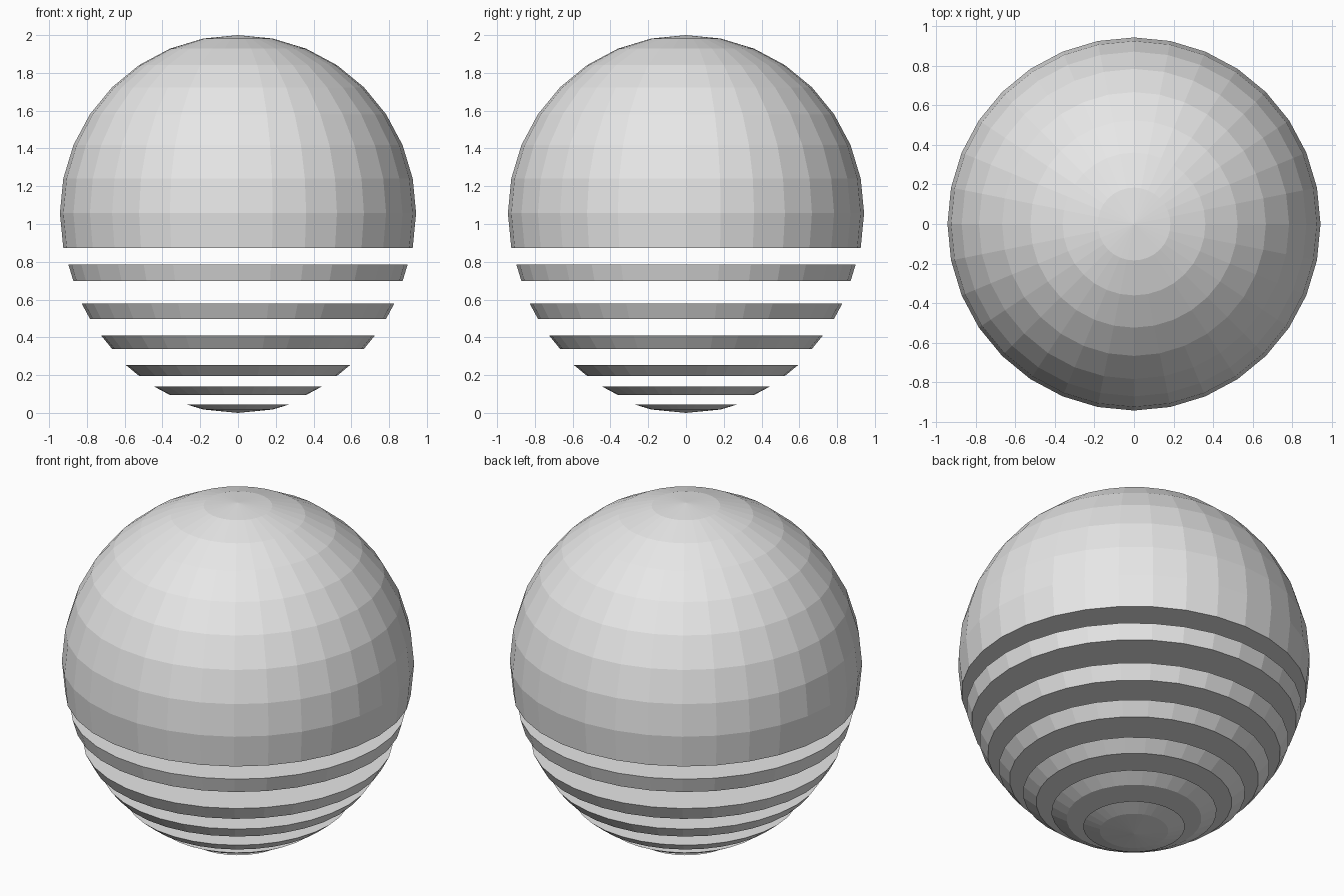
import bpy, bmesh
from math import sin, cos, pi

cube = bpy.data.objects.get("Cube")
if cube:
    bpy.data.objects.remove(cube, do_unlink=True)

RADIUS, SIDES, STEP = 0.943, 32, pi / 16
CENTRE = 2 - RADIUS

grey = bpy.data.materials.new("light_grey")
grey.use_nodes = True
grey.diffuse_color = (0.8, 0.8, 0.8, 1)
grey.node_tree.nodes["Principled BSDF"].inputs["Base Color"].default_value = (0.8, 0.8, 0.8, 1)


def ring_point(i):
    """Radius and height of a sphere ring, counted down from the equator."""
    return RADIUS * cos(i * STEP), -RADIUS * sin(i * STEP)


def lathe(name, profile):
    """Turn a top-to-bottom profile into a closed, flat-shaded solid."""
    bm = bmesh.new()
    rings = []
    for r, z in profile:
        count = 1 if r < 1e-4 else SIDES
        rings.append([bm.verts.new((r * cos(2 * pi * k / SIDES), r * sin(2 * pi * k / SIDES), z))
                      for k in range(count)])
    for a, b in zip(rings, rings[1:]):
        for k in range(SIDES):
            n = (k + 1) % SIDES
            if len(a) == 1:
                bm.faces.new((a[0], b[k], b[n]))
            elif len(b) == 1:
                bm.faces.new((a[n], a[k], b[0]))
            else:
                bm.faces.new((a[n], a[k], b[k], b[n]))
    # Flat caps where the slice is open
    for end in (rings[0], rings[-1]):
        if len(end) > 1:
            bm.faces.new(end)
    bmesh.ops.recalc_face_normals(bm, faces=bm.faces[:])
    mesh = bpy.data.meshes.new(name)
    bm.to_mesh(mesh)
    bm.free()
    mesh.materials.append(grey)
    obj = bpy.data.objects.new(name, mesh)
    bpy.context.collection.objects.link(obj)
    return obj


# Large dome, reaching one ring below the equator
lathe("upper_dome", [(r, CENTRE + z) for r, z in map(ring_point, range(-8, 2))])

# Thin slices, each the lower half of one sphere ring, and the closing bottom tip
for i, base in enumerate((0.697, 0.498, 0.339, 0.196, 0.095, 0.018), start=2):
    above, below = ring_point(i - 1), ring_point(i)
    top = ((above[0] + below[0]) / 2, base + (above[1] - below[1]) / 2)
    profile = [top, (below[0], base)]
    if i == 7:
        profile.append((0, 0))
    lathe("bottom_tip" if i == 7 else f"slice_{i - 1}", profile)
